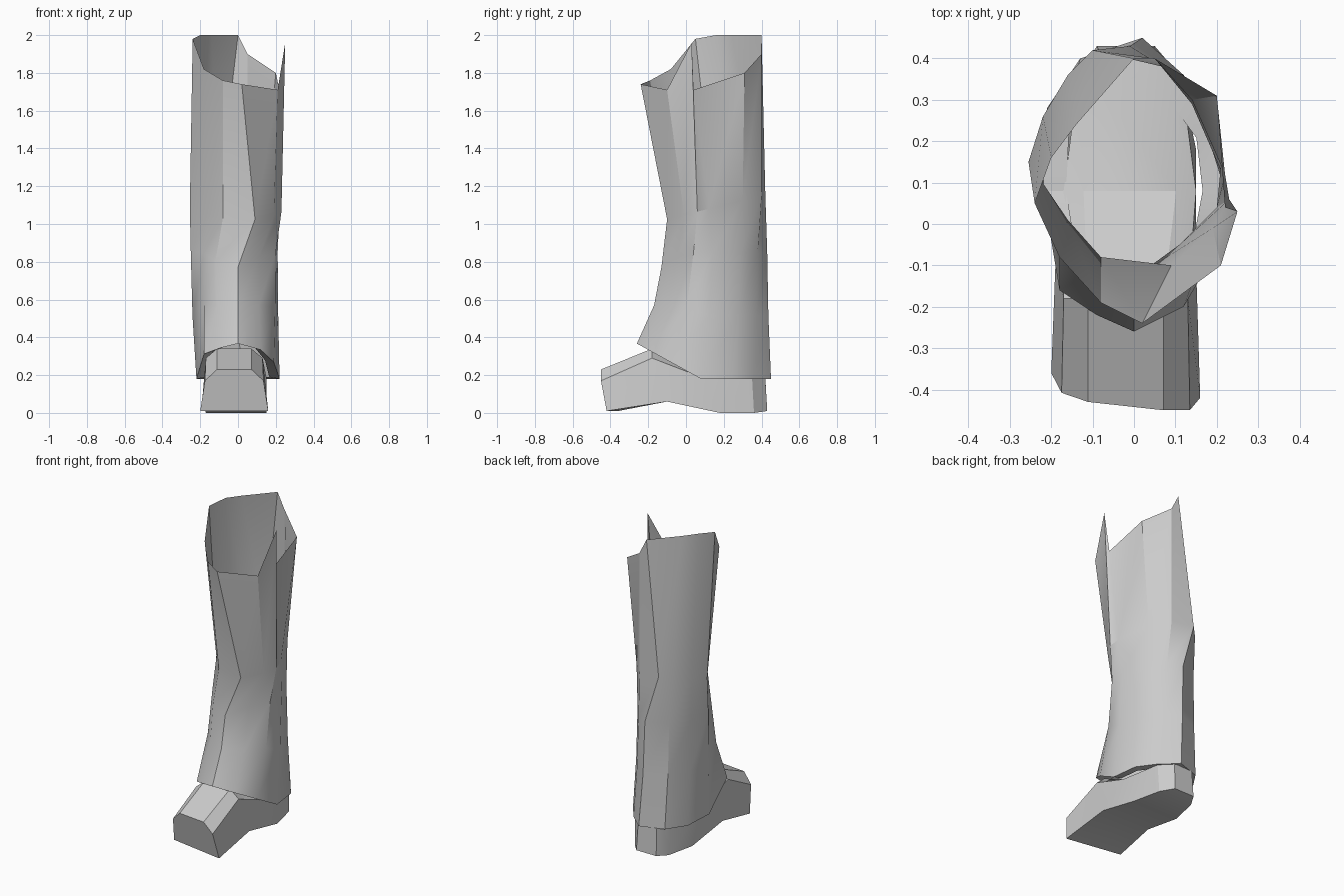
import bpy
import bmesh
import math
from mathutils import Vector

cube = bpy.data.objects.get("Cube")
if cube:
    bpy.data.objects.remove(cube, do_unlink=True)

CM = 0.01

grey = bpy.data.materials.new("plain_grey")
grey.use_nodes = True
grey.diffuse_color = (0.6, 0.6, 0.6, 1)
grey.node_tree.nodes["Principled BSDF"].inputs["Base Color"].default_value = grey.diffuse_color


def loft(name, rings, cap_ends, crease_angle):
    """Join closed rings of points into one skin, optionally closing the ends."""
    bm = bmesh.new()
    loops = [[bm.verts.new(point) for point in ring] for ring in rings]
    for lower, upper in zip(loops, loops[1:]):
        count = len(lower)
        for i in range(count):
            j = (i + 1) % count
            bm.faces.new((lower[i], lower[j], upper[j], upper[i]))
    if cap_ends:
        bm.faces.new(loops[0])
        bm.faces.new(loops[-1])
        bmesh.ops.recalc_face_normals(bm, faces=bm.faces)
    mesh = bpy.data.meshes.new(name)
    bm.to_mesh(mesh)
    bm.free()
    mesh.materials.append(grey)
    obj = bpy.data.objects.new(name, mesh)
    bpy.context.collection.objects.link(obj)
    bpy.ops.object.select_all(action="DESELECT")
    obj.select_set(True)
    bpy.context.view_layer.objects.active = obj
    bpy.ops.object.shade_smooth_by_angle(angle=math.radians(crease_angle))
    return obj


def ring_from_outline(outline, height):
    """Lift a plan outline; height is a function of the point's y."""
    return [Vector((x, y, height(y))) * CM for x, y in outline]


# Trouser outlines in plan, starting at the front seam and passing the left side
rim_outline = [(2, -24), (21, -10), (25, 3), (22, 4), (20, 31), (5, 40),
               (0, 40), (-14, 24), (-20, 16), (-24, 5), (-18, -8), (-8, -19)]
rim_heights = [174, 171, 196, 171, 180, 190, 200, 200, 200, 198, 182, 176]
knee_outline = [(9, -10), (19, -1), (23, 6), (22, 12), (14, 30), (5, 40),
                (-10, 42), (-16, 36), (-22, 26), (-25.5, 15), (-16, 1), (-8, -8)]
calf_outline = [(0, -13), (11, -5), (20, 4), (21, 14), (14, 29), (7, 38),
                (-1, 43), (-14, 37), (-21, 25), (-25, 13), (-18, 0), (-12, -8)]
hem_outline = [(0, -26), (12, -20), (19, -8), (22, 8), (20, 25), (12, 36),
               (2, 45), (-13, 40), (-21, 28), (-22, 8), (-18, -16), (-9, -22)]


def hem_height(y):
    return 18 + max(0, 8 - y) * 0.55


rim = [Vector((x, y, z)) * CM for (x, y), z in zip(rim_outline, rim_heights)]
knee = ring_from_outline(knee_outline, lambda y: 105 + y * 0.25)
calf = ring_from_outline(calf_outline, lambda y: 85 + min(0, y) * 0.6)
hem = ring_from_outline(hem_outline, hem_height)

# Shin stays slim halfway down so that the hem flares out
shin = []
for upper, lower in zip(calf, hem):
    point = upper.lerp(lower, 0.3)
    point.z = (upper.z + lower.z) / 2
    shin.append(point)

# Turned-in lip under the hem, reaching the shoe
centre = sum(hem, Vector()) / len(hem)
lip = [Vector((centre.x + (p.x - centre.x) * 0.75,
               centre.y + (p.y - centre.y) * 0.75, p.z + CM)) for p in hem]

loft("trouser_leg", [lip, hem, shin, calf, knee, rim], cap_ends=False, crease_angle=30)


def shoe_section(middle, low_y, high_y, low_half, high_half, low_z, side_z, top_z, skew=0):
    """One six-sided slice of the shoe; skew pulls its right side backwards."""
    side_half = (low_half + high_half) / 2
    crown = high_half * 0.7
    points = [(middle - low_half, low_y + skew, low_z),
              (middle + low_half, low_y, low_z),
              (middle + side_half, high_y, side_z),
              (middle + crown, high_y, top_z),
              (middle - crown, high_y + skew / 3, top_z),
              (middle - side_half, high_y + skew * 0.7, side_z)]
    return [Vector(p) * CM for p in points]


# Shoe from toe to heel, with a raised arch under the instep
shoe = [
    shoe_section(-2, -42, -45, 18, 13, 1, 17, 23, skew=6),
    shoe_section(-2, -10, -18, 17, 13, 6, 29, 34),
    shoe_section(-1, 18, 8, 16, 16, 0, 19, 20),
    shoe_section(-1, 36, 35, 12, 13, 0, 18, 19),
    shoe_section(-2, 43, 42, 7, 6, 1, 18, 18.5),
]
loft("shoe", shoe, cap_ends=True, crease_angle=25)
